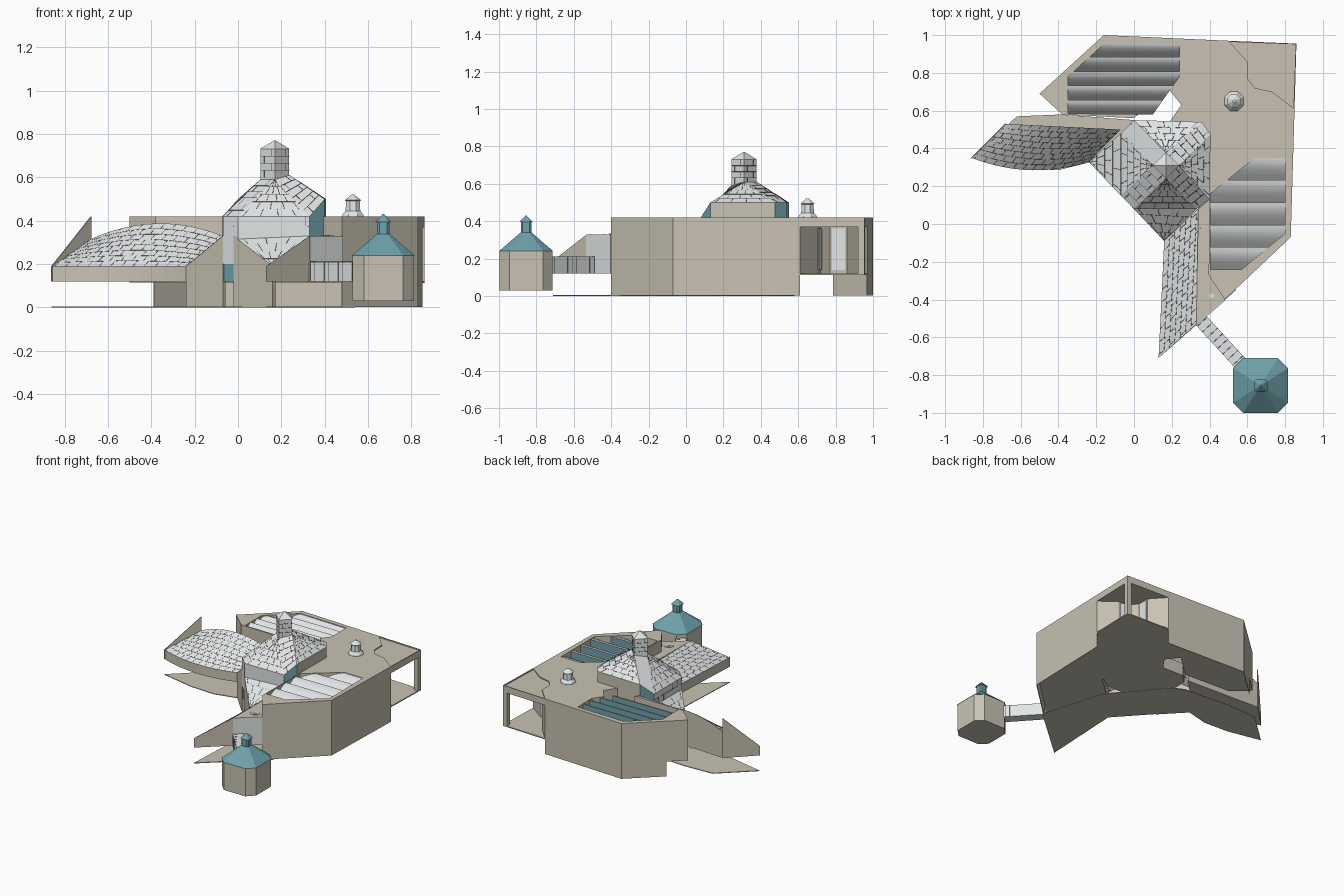
import bpy, bmesh, math
from mathutils import Vector

cube = bpy.data.objects.get("Cube")
if cube:
    bpy.data.objects.remove(cube, do_unlink=True)


def material(name, r, g, b):
    m = bpy.data.materials.new(name)
    m.use_nodes = True
    m.diffuse_color = (r, g, b, 1)
    m.node_tree.nodes["Principled BSDF"].inputs["Base Color"].default_value = (r, g, b, 1)
    return m


STONE = material("sandstone", .58, .545, .45)
METAL = material("pale metal", .76, .79, .79)
TEAL = material("teal glass", .16, .36, .41)
SEAM = material("dark seam", .07, .075, .075)


def finish(bm, name, mats):
    bmesh.ops.recalc_face_normals(bm, faces=bm.faces)
    me = bpy.data.meshes.new(name)
    bm.to_mesh(me)
    bm.free()
    for m in mats:
        me.materials.append(m)
    ob = bpy.data.objects.new(name, me)
    bpy.context.collection.objects.link(ob)
    return ob


def prism(name, pts, z0, z1, mat, top=None):
    """Extruded outline; z1 may be one height or one per point."""
    bm = bmesh.new()
    n = len(pts)
    hs = z1 if isinstance(z1, list) else [z1] * n
    lo = [bm.verts.new((x, y, z0)) for x, y in pts]
    hi = [bm.verts.new((p[0], p[1], h)) for p, h in zip(pts, hs)]
    bm.faces.new(lo)
    bm.faces.new(hi).material_index = 1 if top else 0
    for i in range(n):
        j = (i + 1) % n
        bm.faces.new((lo[i], lo[j], hi[j], hi[i]))
    return finish(bm, name, [mat] + ([top] if top else []))


def panels(name, faces, mat, thick=0):
    """Flat faces given as lists of corner points, optionally thickened."""
    bm = bmesh.new()
    for f in faces:
        bm.faces.new([bm.verts.new(p) for p in f])
    bmesh.ops.remove_doubles(bm, verts=bm.verts, dist=.0005)
    ob = finish(bm, name, [mat])
    if thick:
        ob.modifiers.new("thickness", "SOLIDIFY").thickness = thick
    return ob


def upright(p, q, z0, z1):
    return [(*p, z0), (*q, z0), (*q, z1), (*p, z1)]


def rings(name, cx, cy, outline, levels, mats):
    """Stacked copies of an outline: (scale, height, material slot)."""
    bm = bmesh.new()
    prev = None
    for s, z, slot in levels:
        ring = [bm.verts.new((cx + x * s, cy + y * s, z)) for x, y in outline]
        if prev:
            for i in range(len(ring)):
                j = (i + 1) % len(ring)
                bm.faces.new((prev[i], prev[j], ring[j], ring[i])).material_index = slot
        else:
            bm.faces.new(ring)
        prev = ring
    bm.faces.new(prev).material_index = levels[-1][2]
    return finish(bm, name, mats)


def seams(name, a, b, c, d, rows, cols):
    """Staggered tile joints on the patch a-b (low edge), d-c (high edge)."""
    a, b, c, d = map(Vector, (a, b, c, d))
    at = lambda u, v: a.lerp(b, u).lerp(d.lerp(c, u), v)
    cu = bpy.data.curves.new(name, "CURVE")
    cu.dimensions = "3D"
    cu.fill_mode = "FULL"
    cu.bevel_depth = .0011
    cu.bevel_resolution = 0
    lines = [((0, r / rows), (1, r / rows)) for r in range(1, rows)]
    for r in range(rows):
        for k in range(cols):
            u = (k + .25 + .5 * (r % 2)) / cols
            lines.append(((u, r / rows), (u, (r + 1) / rows)))
    for p, q in lines:
        s = cu.splines.new("POLY")
        s.points.add(1)
        s.points[0].co = (*at(*p), 1)
        s.points[1].co = (*at(*q), 1)
    cu.materials.append(SEAM)
    bpy.context.collection.objects.link(bpy.data.objects.new(name, cu))


# Ground apron
prism("ground_apron", [(-.86, .35), (-.6, .295), (-.4, .285), (-.22, .33), (.16, -.09),
                       (.13, -.71), (.54, -.35), (.4, .13), (.1, .5), (0, .55),
                       (-.38, .58), (-.62, .57)], 0, .005, STONE)

# Main building: raised block with recesses for the skylights
zigzag = [(.85, .61), (.73, .7), (.64, .72), (.6, .77), (.6, .86), (.5, .97)]
body = prism("main_building", [(.48, -.4), (.83, -.07)] + zigzag +
             [(-.16, 1), (-.5, .69), (-.38, .58), (0, .56), (.18, .72), (.25, .63), (.16, .5),
              (.35, .3), (.4, .13), (.395, -.27)], .115, .42, STONE)
skylights = {
    "back": [(-.35, .585), (.1, .58), (.24, .78), (.24, .95), (-.15, .96), (-.35, .78)],
    "side": [(.405, -.24), (.57, -.24), (.8, -.05), (.8, .35), (.64, .35), (.405, .16)]}
for side, outline in skylights.items():
    cutter = prism(side + "_skylight_cutter", outline, .345, .5, STONE)
    cutter.hide_render = True
    cutter.hide_set(True)
    cut = body.modifiers.new(side + "_recess", "BOOLEAN")
    cut.operation, cut.solver, cut.object = "DIFFERENCE", "EXACT", cutter

    # Curved sawtooth roof trimmed to the recess
    ys = [p[1] for p in outline]
    teeth, steps = 5, 5
    pitch = (max(ys) - min(ys)) / teeth
    bm = bmesh.new()
    for t in range(teeth):
        prof = [(min(ys) + pitch * (t + k / steps), .35 + .066 * math.sin(k / steps * math.pi / 2))
                for k in range(steps + 1)]
        prof.append((prof[-1][0], .35))
        for k in range(steps + 1):
            (y0, z0), (y1, z1) = prof[k], prof[k + 1]
            f = bm.faces.new([bm.verts.new(p) for p in
                              ((-1, y0, z0), (1, y0, z0), (1, y1, z1), (-1, y1, z1))])
            f.material_index = 1 if k == steps else 0
    bmesh.ops.remove_doubles(bm, verts=bm.verts, dist=.0005)
    for i, p in enumerate(outline):
        q = outline[(i + 1) % len(outline)]
        bmesh.ops.bisect_plane(bm, geom=bm.verts[:] + bm.edges[:] + bm.faces[:],
                               plane_co=(*p, 0), plane_no=(q[1] - p[1], p[0] - q[0], 0),
                               clear_outer=True)
    roof = finish(bm, side + "_skylight_roof", [METAL, TEAL])
    if sum(f.normal.z for f in roof.data.polygons) < 0:
        roof.data.flip_normals()
    bpy.ops.object.select_all(action="DESELECT")
    roof.select_set(True)
    bpy.context.view_layer.objects.active = roof
    bpy.ops.object.shade_smooth_by_angle(angle=math.radians(40))

# Outer walls carried down to the ground below the raised block
for nm, chain in (("back", [(.5, .97), (-.16, 1), (-.39, .79)]),
                  ("side", [(.48, -.4), (.83, -.07), (.85, .61)])):
    panels(nm + "_basement_wall", [upright(p, q, .003, .117) for p, q in zip(chain, chain[1:])],
           STONE, .004)

# Corner porch: floor, roof slab, post and glazing
porch = zigzag + [(.86, .955)]
prism("porch_floor", porch, .113, .121, STONE)
prism("porch_roof", porch, .37, .412, STONE)
panels("porch_parapet", [upright((.85, .61), (.86, .955), .40, .42),
                         upright((.86, .955), (.5, .97), .40, .42)], STONE, .006)
prism("porch_post", [(.825, .92), (.86, .92), (.86, .955), (.825, .956)], .12, .37, STONE)
panels("porch_windows", [upright((.602, .78), (.602, .85), .14, .36),
                         upright((.66, .72), (.72, .706), .14, .36)], METAL, .006)

# Roof vent and terrace drain
octagon = [(math.cos(math.pi * (k + .5) / 4), math.sin(math.pi * (k + .5) / 4)) for k in range(8)]
rings("roof_vent", .53, .65, octagon, [(.055, .42, 0), (.052, .428, 0), (.037, .445, 0),
      (.034, .49, 0), (.04, .495, 0), (.008, .52, 0)], [METAL])
rings("terrace_drain", .41, -.38, octagon, [(.035, .33, 0), (.035, .333, 0)], [STONE])
rings("terrace_drain_cap", .41, -.38, octagon, [(.014, .332, 0), (.014, .335, 0)], [METAL])

# Terrace beside the right wing, with metal cladding on its end
prism("terrace", [(.33, -.53), (.48, -.4), (.395, -.27), (.4, .13), (.34, .08)], .12, .33, STONE)
prism("terrace_cladding", [(.332, -.534), (.484, -.404), (.48, -.4), (.33, -.53)], .12, .33, METAL)

# Right wing with straight sloping roof
prism("right_wing", [(.13, -.71), (.33, -.53), (.36, .1), (.16, -.09)], .12,
      [.19, .33, .33, .19], STONE, METAL)
seams("right_wing_seams", (.13, -.71, .19), (.16, -.09, .19), (.36, .1, .33), (.33, -.53, .33), 7, 9)

# Left wing with bowed front and arched roof
N = 12
bm = bmesh.new()
cols = []
for i in range(N + 1):
    t = i / N
    bow = 4 * t * (1 - t)
    fx, fy = -.86 + .62 * t, .35 - .02 * t - .055 * bow
    bx, by, bz = -.68 + .61 * t, .53 - .03 * t, .315 + .015 * t + .065 * bow
    pts = [(fx, fy, .12), (fx, fy, .19)]
    pts += [(fx + (bx - fx) * s, fy + (by - fy) * s, .19 + (bz - .19) * s) for s in (.33, .67, 1)]
    pts.append((bx, by, .12))
    cols.append([bm.verts.new(p) for p in pts])
for a, b in zip(cols, cols[1:]):
    for k in range(6):
        j = (k + 1) % 6
        bm.faces.new((a[k], a[j], b[j], b[k])).material_index = 1 if k in (1, 2, 3) else 0
bm.faces.new(cols[0])
bm.faces.new(cols[-1])
wing_grid = [[v.co.copy() for v in c] for c in cols]
finish(bm, "left_wing", [STONE, METAL])
for i, (a, b) in enumerate(zip(wing_grid, wing_grid[1:])):
    seams("left_wing_seams_%d" % i, a[1], b[1], b[4], a[4], 8, 1)
panels("left_wing_fin", [[(-.862, .351, .12), (-.862, .351, .19), (-.68, .533, .42),
                          (-.68, .533, .12)]], STONE, .006)

# Central hall: eight-sided eave, low at the front and left, high at the back
eave = [(0, .08, .42), (.33, .08, .42), (.4, .13, .5), (.405, .475, .5),
        (.36, .54, .5), (0, .55, .5), (-.07, .48, .42), (-.07, .15, .42)]
prism("hall_core", [(.17 + (x - .17) * .96, .31 + (y - .31) * .96) for x, y, z in eave],
      .115, .41, STONE)
for i, p in enumerate(eave):
    q = eave[(i + 1) % 8]
    mat = METAL if i in (0, 6, 7) else TEAL if i in (1, 3, 5) else STONE
    panels("hall_wall_%d" % i, [[(*p[:2], .2), (*q[:2], .2), q, p]], mat)

# Hall roof: each main slope ends in a corner of the lantern, with strips between
lantern_foot = [(.17, .243, .59), (.237, .31, .61), (.17, .377, .61), (.103, .31, .59)]
for i in range(4):
    a, b, c = eave[2 * i], eave[2 * i + 1], eave[(2 * i + 2) % 8]
    s, t = lantern_foot[i], lantern_foot[(i + 1) % 4]
    panels("hall_roof_%d" % i, [[a, b, s], [b, c, t, s]], METAL)
    seams("hall_slope_seams_%d" % i, a, b, s, s, 5, 4)
    seams("hall_hip_seams_%d" % i, b, c, t, s, 6, 1)

# Entrance front: two raking walls, doorway between, skirt roofs behind
W1, M1, M2, W2 = (-.24, .33), (-.07, .15), (-.02, .1), (.16, -.09)
for nm, p, q, hp, hq in (("left", W1, M1, .19, .33), ("right", M2, W2, .33, .19)):
    prism(nm + "_entrance_wall", [p, q, (q[0] + .012, q[1] + .012), (p[0] + .012, p[1] + .012)],
          .003, [hp, hq, hq, hp], STONE)
panels("entrance_door", [upright((-.065, .15), (-.01, .095), .12, .2)], TEAL)
skirts = [((*M2, .33), (.33, .08, .33), (*W2, .19)), ((*M1, .33), (-.07, .48, .33), (*W1, .19))]
panels("skirt_roofs", skirts, METAL)
for i, (a, b, c) in enumerate(skirts):
    seams("skirt_seams_%d" % i, a, b, c, c, 4, 3)
    seams("hall_wall_seams_%d" % i, a, b, (*b[:2], .42), (*a[:2], .42), 2, 5)

# Lantern shaft and cap
diamond = [(1, 0), (0, 1), (-1, 0), (0, -1)]
rings("lantern", .17, .31, diamond, [(.066, .56, 0), (.066, .73, 0), (.07, .73, 0),
                                     (.004, .77, 0)], [METAL])
for i, (a, b) in enumerate(zip(diamond, diamond[1:] + diamond[:1])):
    corner = lambda d, z: (.17 + d[0] * .066, .31 + d[1] * .066, z)
    seams("lantern_seams_%d" % i, corner(a, .6), corner(b, .6), corner(b, .73), corner(a, .73), 4, 1)

# Detached pavilion and its link bridge
h, c = .142, .09
square = [(h, -c), (h, c), (c, h), (-c, h), (-h, c), (-h, -c), (-c, -h), (c, -h)]
rings("pavilion", .67, -.855, square, [(1, .03, 0), (1, .24, 0), (1.02, .24, 1),
      (.24, .335, 1), (.2, .34, 1), (.2, .395, 1), (.25, .395, 1), (.02, .43, 1)], [STONE, TEAL])
A, B = Vector((.355, -.51)), Vector((.57, -.745))
side = Vector((B.y - A.y, A.x - B.x)).normalized() * .037
deck = [A + side, B + side, B - side, A - side]
prism("link_bridge", [tuple(p) for p in deck], .12, .21, METAL)
for s, (p, q) in enumerate(((deck[0], deck[1]), (deck[3], deck[2]))):
    seams("bridge_seams_%d" % s, (*p, .12), (*q, .12), (*q, .21), (*p, .21), 1, 10)
seams("bridge_deck_seams", (*deck[0], .21), (*deck[1], .21), (*deck[2], .21), (*deck[3], .21), 1, 8)
